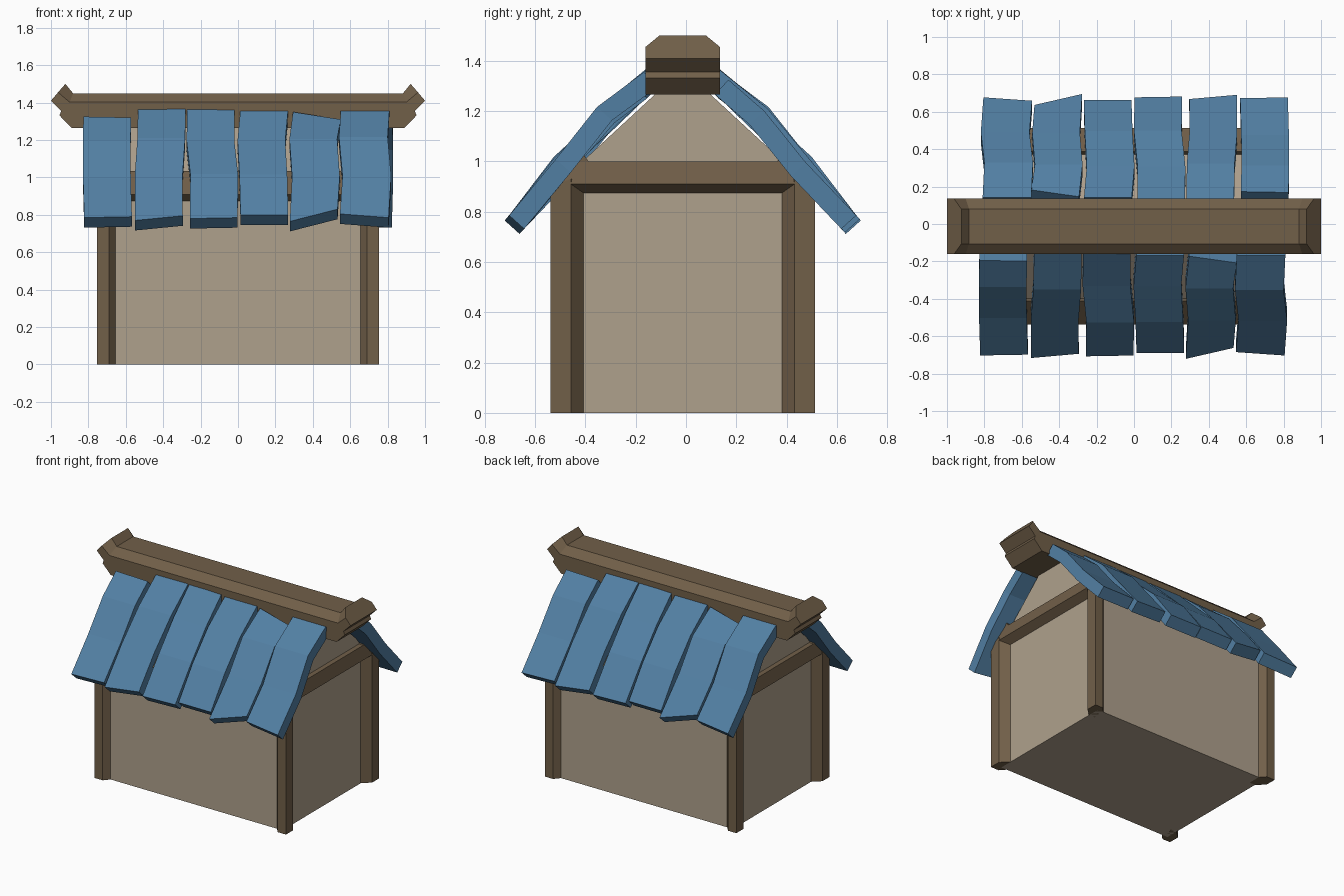
import bpy, bmesh, random
from math import sin, cos, radians

if "Cube" in bpy.data.objects:
    bpy.data.objects.remove(bpy.data.objects["Cube"])

random.seed(4)
CY = -0.013  # the ridge line sits slightly forward


def material(name, rgb):
    m = bpy.data.materials.new(name)
    m.diffuse_color = (*rgb, 1)
    m.use_nodes = True
    m.node_tree.nodes["Principled BSDF"].inputs["Base Color"].default_value = m.diffuse_color
    return m


TAN = material("plaster", (0.43, 0.355, 0.265))
BROWN = material("timber", (0.165, 0.115, 0.066))
BLUE = material("painted_plank", (0.085, 0.215, 0.37))


def loft(name, sections, mat):
    """Skin a list of equal-length point loops and cap both ends."""
    bm = bmesh.new()
    rings = [[bm.verts.new((x, y + CY, z)) for x, y, z in s] for s in sections]
    n = len(rings[0])
    for a, b in zip(rings, rings[1:]):
        for i in range(n):
            j = (i + 1) % n
            bm.faces.new((a[i], a[j], b[j], b[i]))
    bm.faces.new(rings[0])
    bm.faces.new(rings[-1])
    bmesh.ops.remove_doubles(bm, verts=bm.verts[:], dist=1e-4)
    bmesh.ops.recalc_face_normals(bm, faces=bm.faces[:])
    me = bpy.data.meshes.new(name)
    bm.to_mesh(me)
    bm.free()
    me.materials.append(mat)
    ob = bpy.data.objects.new(name, me)
    bpy.context.collection.objects.link(ob)
    return ob


# House body with gabled top
house = [(-.485, 0), (.485, 0), (.485, .92), (.09, 1.285), (-.09, 1.285), (-.485, .92)]
loft("house_body", [[(x, y, z) for y, z in house] for x in (-.70, .70)], TAN)

# Corner posts with slanted inner edges
post = [(.755, .525), (.69, .525), (.655, .485), (.655, .395), (.70, .395), (.755, .445)]
for sx in (-1, 1):
    for sy in (-1, 1):
        loft("corner_post", [[(sx * x, sy * y, 0) for x, y in post],
                             [(sx * x, sy * y, .90 if y > .5 else .93) for x, y in post]], BROWN)

# Beams under the eaves, sloped like the roof
eave = [(.47, .875), (.485, .875), (.525, .91), (.40, 1.035), (.36, .98)]
for s in (-1, 1):
    loft("eave_beam", [[(x, s * y, z) for y, z in eave] for x in (-.735, .735)], BROWN)

# Beams across the gable ends: (x, z, half length)
tie = [(.68, .875, .49), (.70, .875, .49), (.755, .91, .52), (.735, 1.0, .41), (.68, 1.0, .41)]
for s in (-1, 1):
    loft("gable_beam", [[(s * x, e * h, z) for x, z, h in tie] for e in (-1, 1)], BROWN)

# Ridge beam with upturned ends: (bottom, shoulder, top) at each station
W, T = .148, .093
half = [((.89, 1.265), (.90, 1.402), (.882, 1.45)),
        ((.955, 1.332), (.90, 1.402), (.882, 1.45)),
        ((.945, 1.355), (.90, 1.402), (.882, 1.45)),
        ((1.0, 1.41), (.962, 1.455), (.923, 1.5))]


def ridge_ring(st, s):
    b, m, t = st
    pts = [(b, -W), (m, -W), (t, -T), (t, T), (m, W), (b, W)]
    return [(s * p[0], y, p[1]) for p, y in pts]


loft("ridge_beam", [ridge_ring(st, -1) for st in reversed(half)]
     + [ridge_ring(st, 1) for st in half], BROWN)

# Roof planks: left x, right x, top z left/right, eave z left/right
planks = [(-.82, -.565, 1.325, 1.32, .73, .735), (-.545, -.29, 1.365, 1.375, .715, .74),
          (-.265, -.01, 1.365, 1.36, .725, .73), (.005, .26, 1.355, 1.355, .745, .745),
          (.285, .54, 1.35, 1.31, .71, .775), (.55, .81, 1.355, 1.355, .75, .73)]
profile = [(.15, 1.36), (.325, 1.20), (.50, 1.005), (.69, .785)]
THICK = .08
for x0, x1, ta, tb, ea, eb in planks:
    rings = []
    for k, (r, z) in enumerate(profile):
        mid = k in (1, 2)
        w = random.uniform(-.012, .012)
        lift = random.uniform(-.012, .018) if mid else 0
        top, low = [], []
        for x, t, e in ((x0, ta, ea), (x1, tb, eb)):
            # slide the ends along the slope to give uneven edges
            d = (t - 1.36) if k == 0 else (e - .73) if k == 3 else 0
            y, h = r - d * .9 + lift, z + d + lift
            a = radians(48 if k else 42)
            top.append((x + w, y, h))
            low.append((x + w, y - THICK * sin(a), h - THICK * cos(a)))
        rings.append(top + low[::-1])
    # the back slope is the front one turned half round
    for name, s in (("front_roof_plank", -1), ("back_roof_plank", 1)):
        loft(name, [[(-s * x, s * y, z) for x, y, z in ring] for ring in rings], BLUE)
